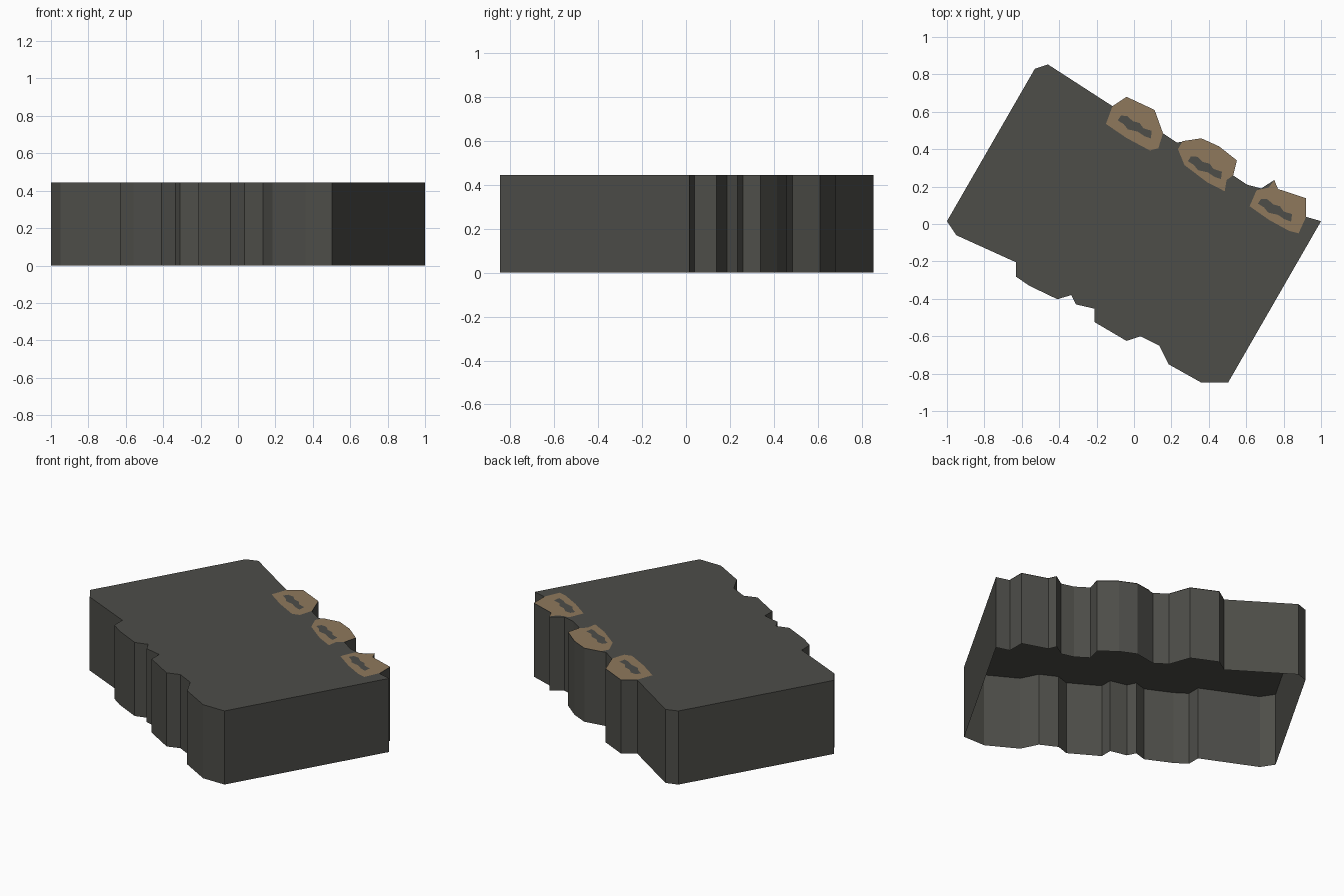
import bpy, bmesh

if "Cube" in bpy.data.objects:
    bpy.data.objects.remove(bpy.data.objects["Cube"])

HEIGHT = 0.445


def material(name, color):
    m = bpy.data.materials.new(name)
    m.diffuse_color = (*color, 1)
    m.use_nodes = True
    m.node_tree.nodes["Principled BSDF"].inputs["Base Color"].default_value = m.diffuse_color
    return m


slate = material("slate grey", (0.075, 0.075, 0.066))
tan = material("tan", (0.275, 0.19, 0.108))


def add_object(name, bm, mat):
    bmesh.ops.recalc_face_normals(bm, faces=bm.faces) if len(bm.faces) > 1 else None
    mesh = bpy.data.meshes.new(name)
    bm.to_mesh(mesh)
    bm.free()
    mesh.materials.append(mat)
    obj = bpy.data.objects.new(name, mesh)
    bpy.context.collection.objects.link(obj)
    return obj


def flat_plate(name, points, z, mat):
    """One upward-facing flat polygon."""
    bm = bmesh.new()
    face = bm.faces.new([bm.verts.new((x, y, z)) for x, y in points])
    face.normal_update()
    if face.normal.z < 0:
        face.normal_flip()
    return add_object(name, bm, mat)


# Block: ragged outline with a roof and walls, open underneath
outline = [
    (-1, .015), (-.53, .83), (-.46, .853), (-.115, .63), (-.04, .68), (.11, .61),
    (.155, .485), (.23, .435), (.36, .458), (.455, .415), (.55, .34), (.53, .26),
    (.605, .21), (.68, .19), (.75, .235), (.77, .187), (.92, .138), (.92, .038),
    (1, .015), (.503, -.848), (.36, -.848), (.185, -.75), (.135, -.65), (.035, -.60),
    (-.04, -.625), (-.21, -.525), (-.21, -.453), (-.31, -.43), (-.335, -.38),
    (-.41, -.402), (-.56, -.33), (-.63, -.282), (-.63, -.205), (-.95, -.06)]
bm = bmesh.new()
top = [bm.verts.new((x, y, HEIGHT)) for x, y in outline]
base = [bm.verts.new((x, y, 0)) for x, y in outline]
roof = bm.faces.new(top[::-1])
for i in range(len(top)):
    j = (i + 1) % len(top)
    bm.faces.new((top[i], top[j], base[j], base[i]))
roof.normal_update()
bmesh.ops.recalc_face_normals(bm, faces=bm.faces)
roof.normal_update()
if roof.normal.z < 0:
    bmesh.ops.reverse_faces(bm, faces=bm.faces)
mesh = bpy.data.meshes.new("rock_block")
bm.to_mesh(mesh)
bm.free()
mesh.materials.append(slate)
bpy.context.collection.objects.link(bpy.data.objects.new("rock_block", mesh))

# Tan patches along the back edge, each with a jagged dark slot
patches = [
    ((.02, .52), [(-.115, .63), (-.04, .68), (.11, .61), (.155, .485), (.13, .405),
                  (.085, .393), (-.04, .46), (-.15, .535)]),
    ((.395, .302), [(.26, .443), (.36, .458), (.455, .415), (.55, .34), (.53, .26),
                    (.495, .235), (.485, .175), (.39, .224), (.27, .315), (.235, .4)]),
    ((.77, .075), [(.655, .18), (.72, .195), (.75, .235), (.77, .187), (.92, .138),
                   (.92, .038), (.88, -.05), (.83, -.037), (.725, .02), (.618, .095)])]
slot = [(-.107, .034), (-.09, .06), (-.055, .057), (-.027, .03), (.01, .02),
        (.03, -.008), (.075, -.022), (.07, -.062), (.035, -.05), (0, -.026),
        (-.053, -.014), (-.075, .014)]
for n, ((cx, cy), points) in enumerate(patches, 1):
    flat_plate(f"edge_patch_{n}", points, HEIGHT + .002, tan)
    flat_plate(f"patch_slot_{n}", [(cx + x, cy + y) for x, y in slot], HEIGHT + .004, slate)
